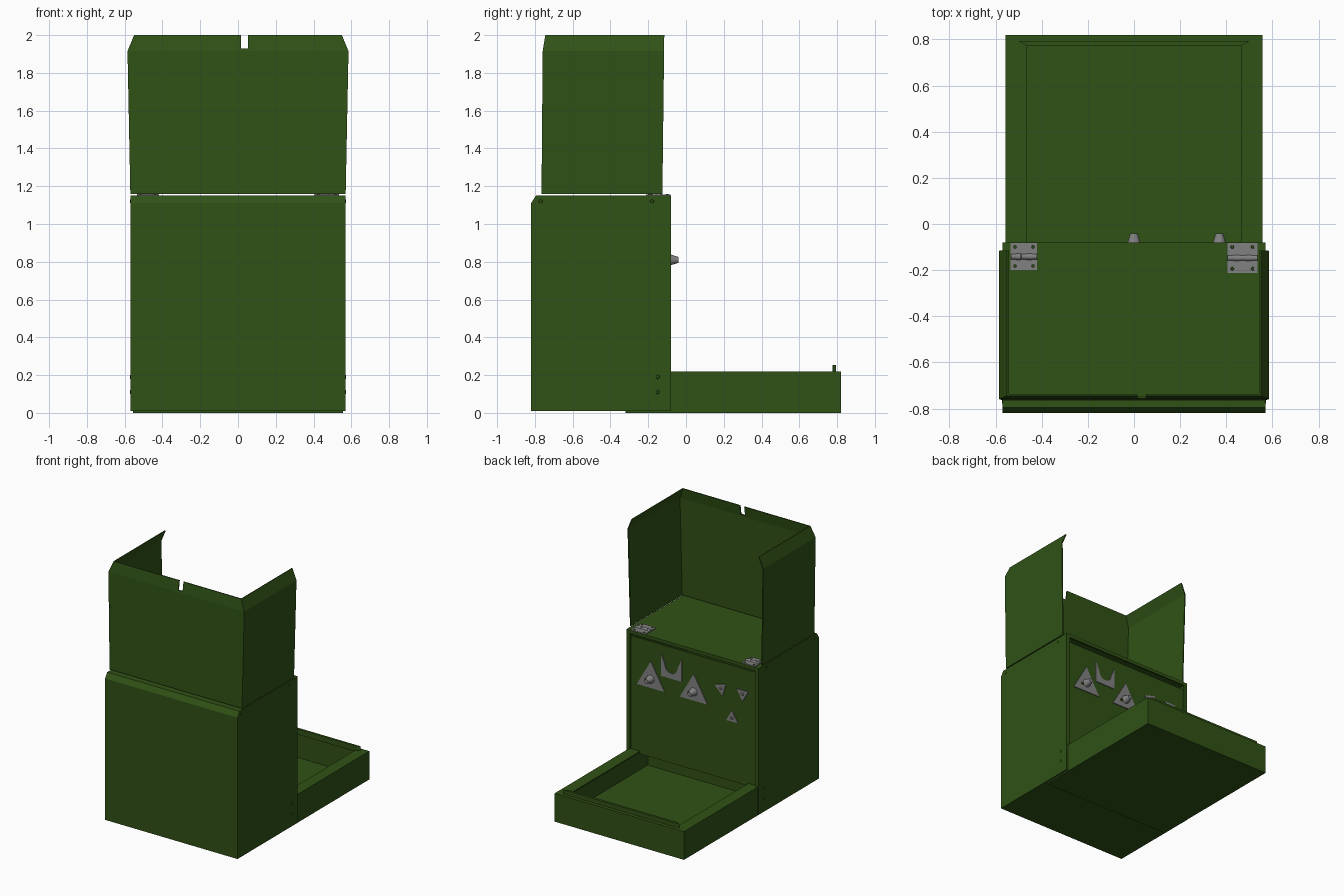
import bpy, bmesh, math
from mathutils import Vector, Matrix

if "Cube" in bpy.data.objects:
    bpy.data.objects.remove(bpy.data.objects["Cube"])

green = bpy.data.materials.new("green_paint")
green.diffuse_color = (0.03, 0.085, 0.008, 1)
green.use_nodes = True
green.node_tree.nodes["Principled BSDF"].inputs["Base Color"].default_value = green.diffuse_color
metal = bpy.data.materials.new("bare_metal")
metal.diffuse_color = (0.22, 0.22, 0.22, 1)
metal.use_nodes = True
metal.node_tree.nodes["Principled BSDF"].inputs["Base Color"].default_value = metal.diffuse_color


def finish(name, bm, mat=green):
    bmesh.ops.recalc_face_normals(bm, faces=bm.faces)
    me = bpy.data.meshes.new(name)
    bm.to_mesh(me)
    bm.free()
    ob = bpy.data.objects.new(name, me)
    bpy.context.collection.objects.link(ob)
    me.materials.append(mat)
    return ob


def box(name, x0, x1, y0, y1, z0, z1, mat=green):
    bm = bmesh.new()
    m = Matrix.Translation(((x0+x1)/2, (y0+y1)/2, (z0+z1)/2)) @ Matrix.Diagonal((x1-x0, y1-y0, z1-z0, 1))
    bmesh.ops.create_cube(bm, size=1, matrix=m)
    return finish(name, bm, mat)


def prism(name, pts, offset, mat=green):
    """Extrude a flat outline by an offset vector."""
    bm = bmesh.new()
    f = bm.faces.new([bm.verts.new(p) for p in pts])
    r = bmesh.ops.extrude_face_region(bm, geom=[f])
    bmesh.ops.translate(bm, vec=Vector(offset), verts=[v for v in r["geom"] if isinstance(v, bmesh.types.BMVert)])
    return finish(name, bm, mat)


def cone(name, loc, r1, r2, depth, axis, mat=green, seg=16):
    """Cone or cylinder centred on loc, r1 end first along the axis."""
    bm = bmesh.new()
    m = Matrix.Translation(loc) @ Vector(axis).to_track_quat('Z', 'Y').to_matrix().to_4x4()
    bmesh.ops.create_cone(bm, cap_ends=True, segments=seg, radius1=r1, radius2=r2, depth=depth, matrix=m)
    ob = finish(name, bm, mat)
    for p in ob.data.polygons:
        p.use_smooth = len(p.vertices) == 4
    return ob


# body: bent sheet shell for front and top, plus side plates
T = 0.012
shell = [(-0.82, 0.01), (-0.82, 1.11), (-0.795, 1.15), (-0.08, 1.15),
         (-0.08, 1.125), (-0.08-T, 1.125), (-0.08-T, 1.15-T),
         (-0.79, 1.15-T), (-0.82+T, 1.105), (-0.82+T, 0.01)]
prism("body_shell", [(-0.56, y, z) for y, z in shell], (1.12, 0, 0))
side = [(-0.82, 0.01), (-0.82, 1.11), (-0.795, 1.15), (-0.08, 1.15), (-0.08, 0.01)]
for s, n in ((-1, "left"), (1, "right")):
    prism("body_side_" + n, [(s*0.57, y, z) for y, z in side], (-s*T, 0, 0))
    x = sorted((s*0.57, s*0.54))
    box("body_side_flange_" + n, *x, -0.08-T, -0.08, 0.225, 1.15)
    for i, (y, z) in enumerate([(-0.15, 0.19), (-0.15, 0.11), (-0.18, 1.12), (-0.77, 1.12)]):
        cone(f"side_rivet_{n}_{i}", (s*0.571, y, z), 0.011, 0.008, 0.004, (s, 0, 0), seg=12)
box("body_bottom", -0.56, 0.56, -0.82, -0.32, 0.01, 0.02)
box("control_panel", -0.56, 0.56, -0.112, -0.10, 0.2, 1.1)

# drawer tray: floor, walls, folded-in rim and upright lip
W = 0.557
box("tray_floor", -W, W, -0.32, 0.82, 0, T)
box("tray_end_wall", -W, W, 0.82-T, 0.82, 0, 0.22)
box("tray_inner_wall", -W+T, W-T, -0.32, -0.32+T, 0, 0.21)
box("tray_end_rim", -W, W, 0.775, 0.82, 0.21, 0.22)
for s, n in ((-1, "left"), (1, "right")):
    box("tray_wall_" + n, *sorted((s*W, s*(W-T))), -0.32, 0.82, 0, 0.22)
    box("tray_rim_" + n, *sorted((s*W, s*0.467)), -0.32, 0.80, 0.21, 0.22)
prism("tray_lip", [(-0.467, 0.775, 0.215), (0.467, 0.775, 0.215), (0.5, 0.793, 0.215), (-0.5, 0.793, 0.215)],
      (0, 0, 0.038))

# raised wind screen: three thin walls, flaring, with tops bent inward
B = 0.008
for s, n in ((-1, "left"), (1, "right")):
    sec = [(0.57, 1.158), (0.585, 1.915), (0.55, 2.0), (0.55-B, 1.998), (0.585-B, 1.914), (0.57-B, 1.158)]
    ob = prism("screen_side_" + n, [(s*x, -0.765, z) for x, z in sec], (0, 0.64, 0))
    for v in ob.data.vertices:
        k = (v.co.z-1.158)/0.842
        if v.co.y > -0.4:
            v.co.y += 0.01*k
        else:
            v.co.y += 0.02 if v.co.z > 1.98 else 0.007*k
front = [(-0.765, 1.16), (-0.758, 1.915), (-0.745, 2.0), (-0.745+B, 2.0), (-0.758+B, 1.915), (-0.765+B, 1.16)]
# outline of the front wall split around the notch
bm = bmesh.new()


def half(widths, z_list, x_in):
    ys = {1.16: -0.765, 1.915: -0.758, 1.93: -0.7557, 2.0: -0.745}
    rows = [[[bm.verts.new((x, ys[z]+d, z)) for x in (x_in, w)] for d in (0, B)]
            for w, z in zip(widths, z_list)]
    for a, b in zip(rows, rows[1:]):
        for j in (0, 1):
            bm.faces.new((a[j][0], a[j][1], b[j][1], b[j][0]))
            bm.faces.new((a[0][j], a[1][j], b[1][j], b[0][j]))
    for r in (rows[0], rows[-1]):
        bm.faces.new((r[0][0], r[0][1], r[1][1], r[1][0]))


half((-0.57, -0.585, -0.55), (1.16, 1.915, 2.0), 0.015)
half((0.57, 0.585, 0.55), (1.16, 1.915, 2.0), 0.052)
half((0.052, 0.052, 0.052), (1.16, 1.915, 1.93), 0.015)
finish("screen_front", bm)

# hinges: two leaves, barrel knuckles and screws
for n, cx, w, y0 in (("left", -0.477, 0.115, -0.20), ("right", 0.47, 0.13, -0.212)):
    yc = (y0-0.083)/2
    box(f"hinge_{n}_leaf_back", cx-w/2, cx+w/2, yc+0.006, -0.083, 1.149, 1.156, metal)
    box(f"hinge_{n}_leaf_front", cx-w/2, cx+w/2, y0, yc-0.006, 1.149, 1.156, metal)
    k = w/5
    for i in range(5):
        r = 0.014 if i % 2 else 0.012
        cone(f"hinge_{n}_knuckle_{i}", (cx+(i-2)*k, yc, 1.154), r, r, k*0.96, (1, 0, 0), metal)
    for i, (sx, yy) in enumerate([(a, b) for a in (-1, 1) for b in (y0+0.018, -0.1)]):
        cone(f"hinge_{n}_screw_{i}", (cx+sx*w*0.34, yy, 1.157), 0.008, 0.006, 0.004, (0, 0, 1), green, 10)


def plate(name, cx, cz, r, turn):
    """Triangular plate on the panel; turn 0 points up."""
    pts = []
    for i in range(3):
        a = math.radians(90+turn+120*i)
        pts.append((cx+r*math.cos(a), -0.101, cz+r*math.sin(a)))
    prism(name, pts, (0, 0.008, 0), metal)


# control plates with knobs
for n, x in (("left", 0.0), ("right", 0.37)):
    plate("knob_plate_" + n, x, 0.81, 0.137, 0)
    cone("knob_" + n, (x, -0.069, 0.81), 0.033, 0.016, 0.056, (0, 1, 0), metal, 24)
    cone("knob_pointer_" + n, (x+0.04, -0.09, 0.795), 0.012, 0.008, 0.008, (0, 1, 0), green, 12)

# cradle plate with rounded cut-out
cradle = [(0.105, 1.03), (0.105, 0.86), (0.28, 0.86), (0.28, 1.03)]
for i in range(13):
    t = math.pi*i/12
    cradle.append((0.1925+0.055*math.cos(t), 0.955-0.055*math.sin(t)))
prism("cradle_plate", [(x, -0.101, z) for x, z in cradle], (0, 0.008, 0), metal)

# small indicator plates with pins
for i, (x, z, t) in enumerate([(-0.235, 0.90, 45), (-0.42, 0.905, 180), (-0.33, 0.695, 0)]):
    plate(f"indicator_plate_{i}", x, z, 0.057, t)
    cone(f"indicator_pin_{i}", (x, -0.09, z), 0.013, 0.009, 0.012, (0, 1, 0), metal, 12)
